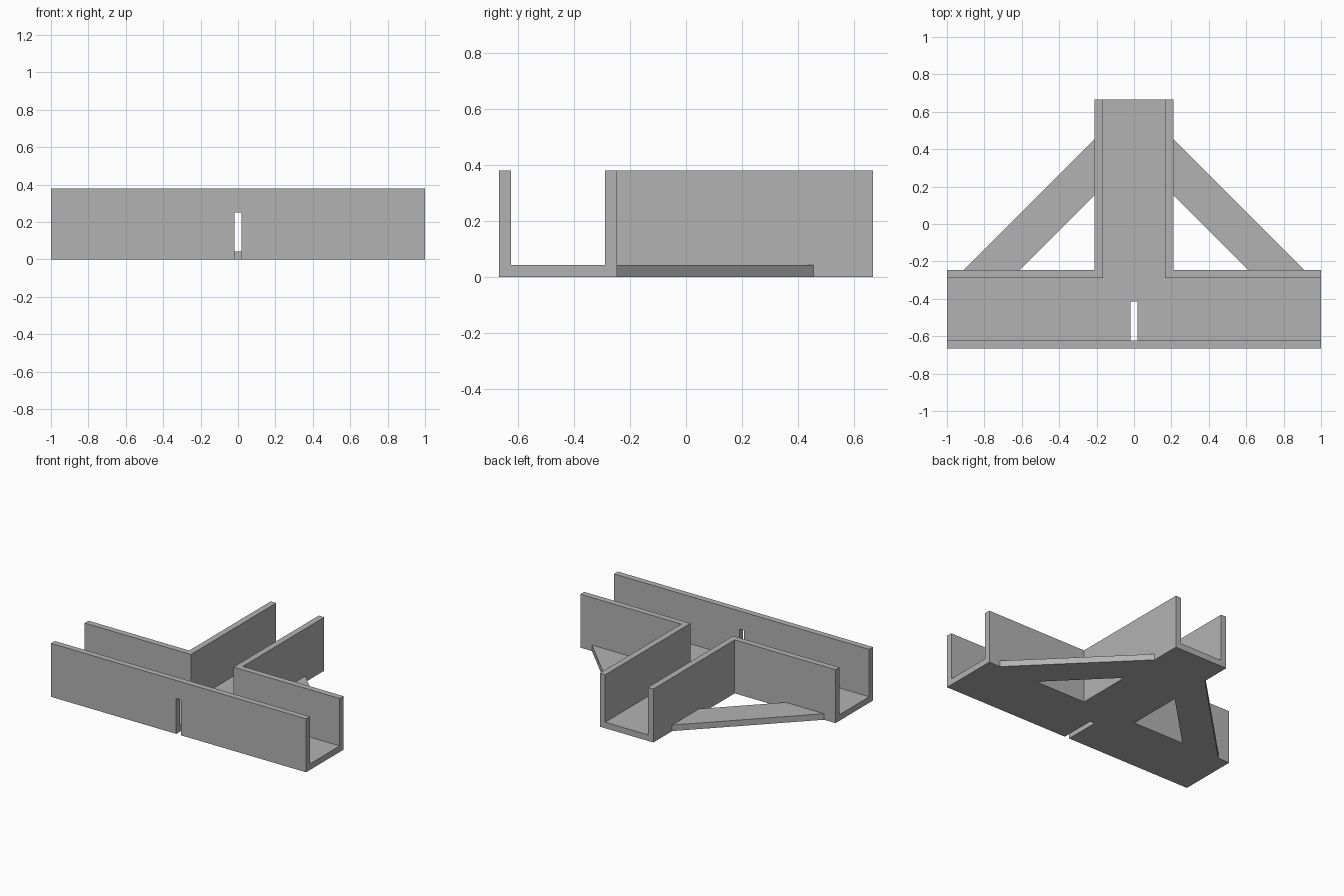
import bpy
import bmesh

cube = bpy.data.objects.get("Cube")
if cube:
    bpy.data.objects.remove(cube, do_unlink=True)

# Overall dimensions
HALF_LEN = 1.0      # half length of the cross channel
FRONT, BACK = -0.666, 0.666
HALF_W = 0.21       # half width of each channel
WALL = 0.043        # wall and floor thickness
HEIGHT = 0.379
JOIN = FRONT + 2 * HALF_W   # rear face of the cross channel
OVER = 0.1          # cutter overshoot

grey = bpy.data.materials.new("plain grey")
grey.use_nodes = True
colour = (0.45, 0.45, 0.45, 1)
grey.diffuse_color = colour
grey.node_tree.nodes["Principled BSDF"].inputs["Base Color"].default_value = colour


def prism(name, outline, z0, z1):
    """Extrude a flat outline from z0 up to z1."""
    bm = bmesh.new()
    face = bm.faces.new([bm.verts.new((x, y, z0)) for x, y in outline])
    top = bmesh.ops.extrude_face_region(bm, geom=[face])
    verts = [v for v in top["geom"] if isinstance(v, bmesh.types.BMVert)]
    bmesh.ops.translate(bm, verts=verts, vec=(0, 0, z1 - z0))
    bmesh.ops.recalc_face_normals(bm, faces=bm.faces)
    mesh = bpy.data.meshes.new(name)
    bm.to_mesh(mesh)
    bm.free()
    mesh.materials.append(grey)
    obj = bpy.data.objects.new(name, mesh)
    bpy.context.collection.objects.link(obj)
    return obj


def tee(half_len, half_w, front, join, back):
    """T-shaped outline, symmetric about x = 0."""
    right = [(half_len, front), (half_len, join), (half_w, join), (half_w, back)]
    return right + [(-x, y) for x, y in reversed(right)]


def cut(target, cutter):
    """Subtract the cutter from the target, then discard it."""
    cutter.hide_render = True
    mod = target.modifiers.new("cut", "BOOLEAN")
    mod.operation = "DIFFERENCE"
    mod.solver = "EXACT"
    mod.object = cutter
    graph = bpy.context.evaluated_depsgraph_get()
    mesh = bpy.data.meshes.new_from_object(target.evaluated_get(graph))
    target.modifiers.clear()
    target.data = mesh
    bpy.data.objects.remove(cutter, do_unlink=True)


# T-shaped trough, open at its three ends
trough = prism("channel_body", tee(HALF_LEN, HALF_W, FRONT, JOIN, BACK), 0, HEIGHT)
cut(trough, prism("channel_cutter",
                  tee(HALF_LEN + OVER, HALF_W - WALL, FRONT + WALL, JOIN - WALL, BACK + OVER),
                  WALL, HEIGHT + OVER))

# Narrow slot through the front wall and part of the floor
SLOT = 0.018
cut(trough, prism("slot_cutter",
                  [(-SLOT, FRONT - OVER), (SLOT, FRONT - OVER), (SLOT, -0.414), (-SLOT, -0.414)],
                  -OVER, 0.251))

# Diagonal floor braces at 45 degrees between stem and cross channel
OUTER, INNER = 0.70, 0.40
for side, name in ((1, "left_brace"), (-1, "right_brace")):
    prism(name, [(side * (HALF_W + dx), JOIN + dy)
                 for dx, dy in ((0, INNER), (INNER, 0), (OUTER, 0), (0, OUTER))], 0, WALL)
